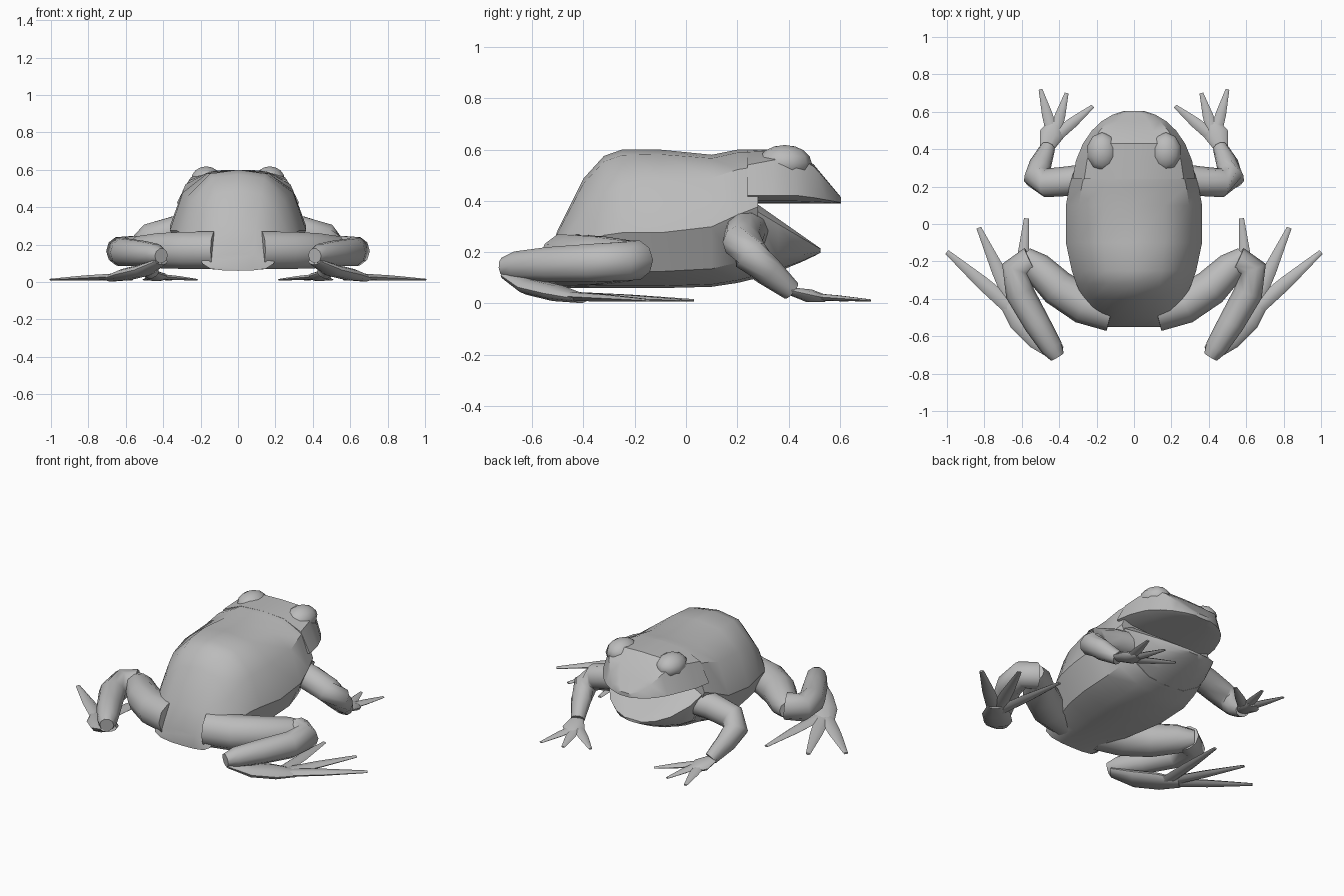
import bpy, bmesh, math
from mathutils import Vector

cube = bpy.data.objects.get("Cube")
if cube:
    bpy.data.objects.remove(cube, do_unlink=True)

skin = bpy.data.materials.new("grey_skin")
skin.use_nodes = True
grey = (.5, .5, .5, 1)
skin.diffuse_color = grey
skin.node_tree.nodes["Principled BSDF"].inputs["Base Color"].default_value = grey


def finish(name, bm, angle=60):
    bmesh.ops.recalc_face_normals(bm, faces=bm.faces)
    mesh = bpy.data.meshes.new(name)
    bm.to_mesh(mesh)
    bm.free()
    mesh.materials.append(skin)
    obj = bpy.data.objects.new(name, mesh)
    bpy.context.collection.objects.link(obj)
    bpy.ops.object.select_all(action='DESELECT')
    obj.select_set(True)
    bpy.context.view_layer.objects.active = obj
    bpy.ops.object.shade_smooth_by_angle(angle=math.radians(angle))


def bridge(bm, rings):
    """Join rings of points with quads and cap both ends."""
    loops = [[bm.verts.new(point) for point in ring] for ring in rings]
    count = len(loops[0])
    for near, far in zip(loops, loops[1:]):
        for i in range(count):
            j = (i + 1) % count
            bm.faces.new((near[i], near[j], far[j], far[i]))
    bm.faces.new(loops[0])
    bm.faces.new(loops[-1])


def hull(name, stations, top, width, bottom, ridge, flank):
    """Symmetric loft; ridge and flank are shares of the local height."""
    rings = []
    for y in stations:
        w, low, high = width(y), bottom(y), top(y)
        tall = high - low
        crest = low + ridge(y) * tall
        side = low + flank(y) * tall
        half = [(w * .45, high - (high - crest) * .15),
                (w * .81, crest),
                (w, side),
                (w * .78, low + (side - low) * .3),
                (w * .4, low + (side - low) * .04)]
        outline = [(0, high)] + half + [(0, low)] + [(-x, z) for x, z in reversed(half)]
        rings.append([(x, y, z) for x, z in outline])
    bm = bmesh.new()
    bridge(bm, rings)
    finish(name, bm, 38)


def swell(t):
    return .55 + .45 * math.sin(math.pi * t)


def thick_root(t):
    return 1 - .5 * t ** 3


def taper(t):
    return 1 - .7 * t * t


def tube(bm, mirror, plan, start_z, end_z, radius, shape=thick_root, flat=1, sag=1, sides=10):
    """Limb segment following a ground plan while its height eases from start to end."""
    last = len(plan) - 1
    spine = []
    for i, (x, y) in enumerate(plan):
        ease = (i / last) ** sag
        spine.append(Vector((x * mirror, y, start_z + (end_z - start_z) * ease)))
    rings = []
    for i, centre in enumerate(spine):
        along = spine[min(i + 1, last)] - spine[max(i - 1, 0)]
        across = along.cross(Vector((0, 0, 1))).normalized()
        up = across.cross(along).normalized()
        r = radius * shape(i / last)
        ring = []
        for k in range(sides):
            a = math.tau * k / sides
            point = centre + r * (across * math.cos(a) + up * flat * math.sin(a))
            point.z = max(point.z, 0)
            ring.append(point)
        rings.append(ring)
    bridge(bm, rings)


def digits(bm, mirror, base, tips, radius):
    """Fan of flat pointed toes from one base."""
    for tip in tips:
        middle = tuple((a + b) / 2 for a, b in zip(base, tip))
        tube(bm, mirror, [base, middle, tip], .03, .012, radius, taper, flat=.45, sides=6)


def nose_round(widest, tip):
    """Elliptical half width that closes towards the tip."""
    return lambda y: widest * math.sqrt(1 - ((y - .2) / (tip - .2)) ** 2)


def belly(y):
    return .06 + .5 * max(0, y) ** 2


# Trunk: humped back, widest at the middle
hull("body", [-.55, -.5, -.4, -.32, -.25, -.1, .1, .2, .28],
     top=lambda y: .6 - 5 * min(0, y + .25) ** 2 - .2 * max(0, .1 - abs(y - .1)),
     width=lambda y: .37 - .6 * y * y,
     bottom=belly,
     ridge=lambda y: .8 + y / 4,
     flank=lambda y: .4 + max(0, y) * .55)

# Upper head with a flat palate, and the open lower jaw
hull("upper_head", [.24, .34, .43, .5, .55, .585, .605],
     top=lambda y: .6 - 1.2 * max(0, y - .45),
     width=nose_round(.33, .61),
     bottom=lambda y: .39,
     ridge=lambda y: min(.95, .5 + y * .9),
     flank=lambda y: .15)
hull("lower_jaw", [.26, .36, .45, .5, .525],
     top=lambda y: .4 - .7 * (y - .26),
     width=nose_round(.32, .53),
     bottom=belly,
     ridge=lambda y: 1,
     flank=lambda y: .9)

for label, mirror in (("left", 1), ("right", -1)):
    # Low brow over the eye
    bm = bmesh.new()
    bmesh.ops.create_uvsphere(bm, u_segments=10, v_segments=8, radius=.07)
    bmesh.ops.scale(bm, verts=bm.verts, vec=(1.2, 1.5, 1))
    bmesh.ops.translate(bm, verts=bm.verts, vec=(.17 * mirror, .385, .548))
    finish(label + "_eye_brow", bm)

    # Hind leg folded at the knee
    bm = bmesh.new()
    tube(bm, mirror, [(.12, -.47), (.27, -.43), (.41, -.34), (.52, -.23), (.59, -.17)],
         .17, .165, .105)
    finish(label + "_thigh", bm)
    bm = bmesh.new()
    tube(bm, mirror, [(.55, -.2), (.63, -.24), (.61, -.37), (.52, -.53), (.44, -.66), (.41, -.71)],
         .17, .14, .08)
    finish(label + "_shank", bm)

    # Hind foot with three long toes
    bm = bmesh.new()
    tube(bm, mirror, [(.41, -.69), (.5, -.6), (.6, -.5), (.68, -.41)],
         .11, .02, .085, swell, flat=.4, sag=.6)
    digits(bm, mirror, (.62, -.48), [(1, -.15), (.83, -.02), (.575, .03)], .044)
    finish(label + "_hind_foot", bm)

    # Fore leg bending outwards at the elbow
    bm = bmesh.new()
    tube(bm, mirror, [(.2, .25), (.34, .23), (.47, .22), (.52, .25), (.5, .32), (.46, .41)],
         .29, .05, .08, sag=1.7)
    finish(label + "_fore_leg", bm)

    # Fore foot with three fingers
    bm = bmesh.new()
    tube(bm, mirror, [(.47, .4), (.44, .48), (.42, .54)], .05, .02, .065, swell, flat=.4, sag=.6)
    digits(bm, mirror, (.43, .46), [(.5, .72), (.36, .7), (.22, .63)], .034)
    finish(label + "_fore_foot", bm)
